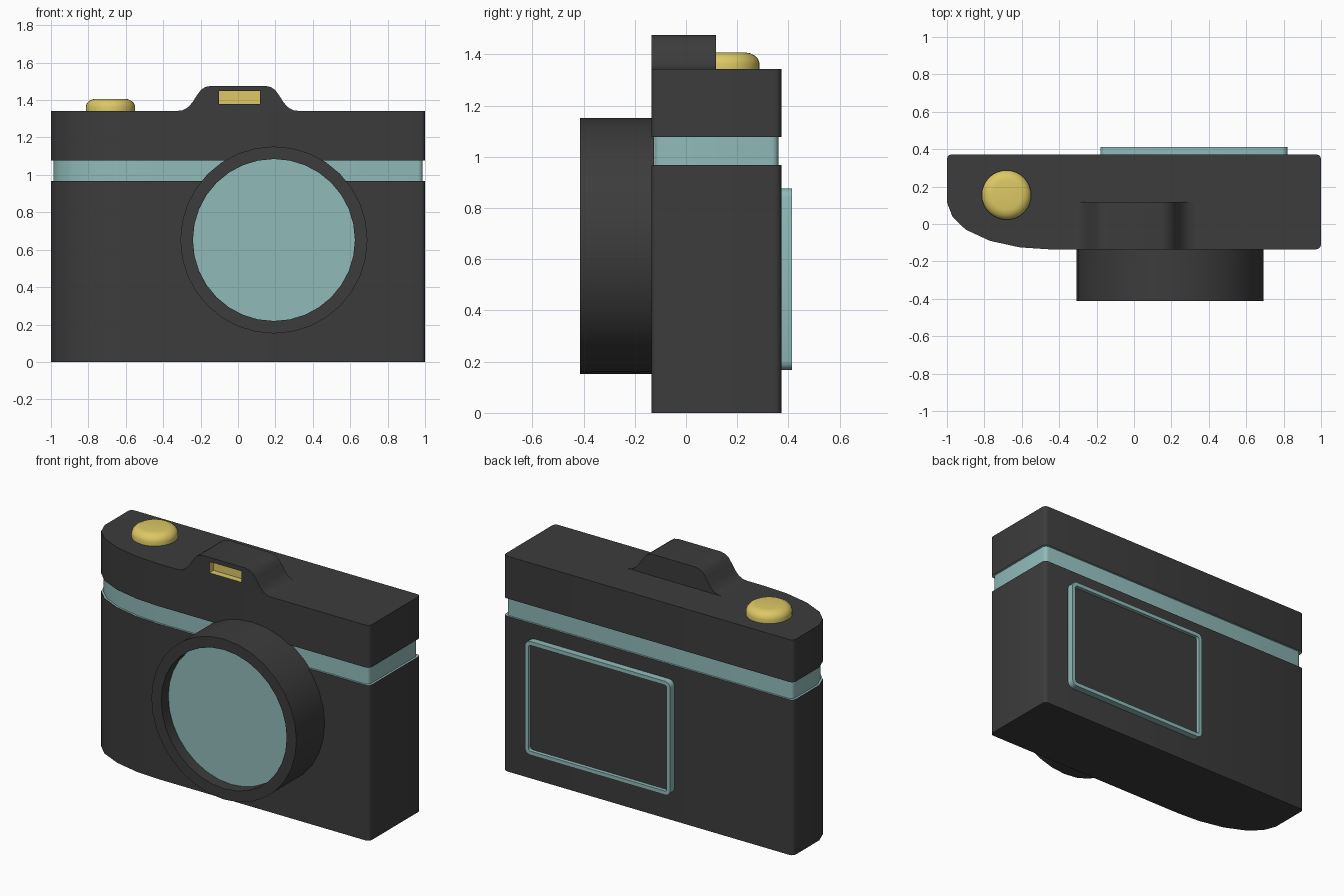
import bpy, bmesh
from math import cos, sin, pi

if "Cube" in bpy.data.objects:
    bpy.data.objects.remove(bpy.data.objects["Cube"])


def material(name, rgb):
    m = bpy.data.materials.new(name)
    m.diffuse_color = (*rgb, 1)
    m.use_nodes = True
    m.node_tree.nodes["Principled BSDF"].inputs["Base Color"].default_value = m.diffuse_color
    return m


dark = material("dark", (0.045, 0.045, 0.045))
teal = material("teal", (0.28, 0.50, 0.49))
gold = material("gold", (0.72, 0.58, 0.13))


def finish(name, bm, mats, angle=35):
    bmesh.ops.recalc_face_normals(bm, faces=bm.faces)
    me = bpy.data.meshes.new(name)
    bm.to_mesh(me)
    bm.free()
    for m in mats:
        me.materials.append(m)
    ob = bpy.data.objects.new(name, me)
    bpy.context.collection.objects.link(ob)
    smooth(ob, angle)
    return ob


def smooth(ob, angle=35):
    bpy.ops.object.select_all(action='DESELECT')
    ob.select_set(True)
    bpy.context.view_layer.objects.active = ob
    bpy.ops.object.shade_smooth_by_angle(angle=angle * pi / 180)


def loft(name, rings, mats, band_mats=None, cap=True, closed=False):
    """Skin a stack of equal-length point rings."""
    bm = bmesh.new()
    vs = [[bm.verts.new(p) for p in r] for r in rings]
    n = len(vs[0])
    pairs = list(zip(vs, vs[1:] + vs[:1])) if closed else list(zip(vs, vs[1:]))
    for k, (a, b) in enumerate(pairs):
        for i in range(n):
            j = (i + 1) % n
            f = bm.faces.new((a[i], a[j], b[j], b[i]))
            f.material_index = band_mats[k] if band_mats else 0
    if cap:
        bm.faces.new(vs[0][::-1])
        bm.faces.new(vs[-1])
    return finish(name, bm, mats)


def circle(r, n):
    return [(r * cos(2 * pi * i / n), r * sin(2 * pi * i / n)) for i in range(n)]


def arc(cx, cy, r, start, n=3):
    return [(cx + r * cos(start + pi / 2 * i / n), cy + r * sin(start + pi / 2 * i / n))
            for i in range(n + 1)]


def rounded_rect(x0, x1, z0, z1, r):
    return (arc(x1 - r, z1 - r, r, 0) + arc(x0 + r, z1 - r, r, pi / 2)
            + arc(x0 + r, z0 + r, r, pi) + arc(x1 - r, z0 + r, r, 1.5 * pi))


FRONT, BACK, TOP = -0.135, 0.372, 1.342

# Body: plan outline with a swept front grip corner, lofted upward with a teal groove
R = 0.025
grip = [(-1, 0.115), (-0.97, 0.038), (-0.9, -0.03), (-0.77, -0.09),
        (-0.61, -0.125), (-0.46, FRONT)]
outline = (arc(1 - R, BACK - R, R, 0) + arc(-1 + R, BACK - R, R, pi / 2)
           + grip + arc(1 - R, FRONT + R, R, 1.5 * pi))
inner = [(x * 0.987, 0.1185 + (y - 0.1185) * 0.955) for x, y in outline]
levels = [(outline, 0), (outline, 0.968), (inner, 0.968),
          (inner, 1.078), (outline, 1.078), (outline, TOP)]
loft("camera_body", [[(x, y, z) for x, y in o] for o, z in levels],
     [dark, teal], [0, 1, 1, 1, 0])

# Viewfinder hump: mirrored bell profile extruded front to back
half = [(0.326, TOP), (0.295, 1.346), (0.268, 1.361), (0.245, 1.386), (0.218, 1.428),
        (0.198, 1.455), (0.175, 1.47), (0.145, 1.476)]
profile = half + [(-x, z) for x, z in reversed(half)]
hump = loft("viewfinder_hump", [[(x, y, z) for x, z in profile] for y in (FRONT, 0.117)],
            [dark])

# Gold-lined viewfinder window cut into the hump
window = [(-0.102, 1.38), (0.117, 1.38), (0.117, 1.449), (-0.102, 1.449)]
cutter = loft("window_cutter", [[(x, y, z) for x, z in window] for y in (-0.2, FRONT + 0.04)],
              [gold])
cutter.hide_render = True
mod = hump.modifiers.new("window", 'BOOLEAN')
mod.operation, mod.object, mod.solver = 'DIFFERENCE', cutter, 'EXACT'
mod.material_mode = 'TRANSFER'
bpy.context.view_layer.objects.active = hump
bpy.ops.object.modifier_apply(modifier="window")
bpy.data.objects.remove(cutter)
smooth(hump)

# Lens barrel and recessed glass
LX, LZ, N = 0.192, 0.652, 32


def lens_ring(r, y):
    return [(LX + a, y, LZ + b) for a, b in circle(r, N)]


loft("lens_barrel", [lens_ring(r, y) for r, y in
     [(0.5, -0.125), (0.5, -0.413), (0.433, -0.413), (0.433, -0.33)]], [dark], cap=False)
loft("lens_glass", [lens_ring(0.433, -0.33), lens_ring(0.433, -0.342)], [teal])

# Shutter button with a rounded top
button = [(0.132, TOP), (0.132, 1.365), (0.127, 1.381), (0.114, 1.395),
          (0.096, 1.404), (0.078, 1.407)]
loft("shutter_button", [[(-0.682 + a, 0.155 + b, z) for a, b in circle(r, 32)]
     for r, z in button], [gold])

# Rear screen frame and panel
W = 0.024
outer = rounded_rect(-0.18, 0.822, 0.168, 0.876, 0.035)
hole = rounded_rect(-0.18 + W, 0.822 - W, 0.168 + W, 0.876 - W, 0.015)
loft("screen_frame", [[(x, y, z) for x, z in o] for o, y in
     [(outer, BACK), (outer, 0.413), (hole, 0.413), (hole, BACK)]],
     [teal], cap=False, closed=True)
loft("screen_panel", [[(x, y, z) for x, z in hole] for y in (BACK, 0.39)], [dark])
